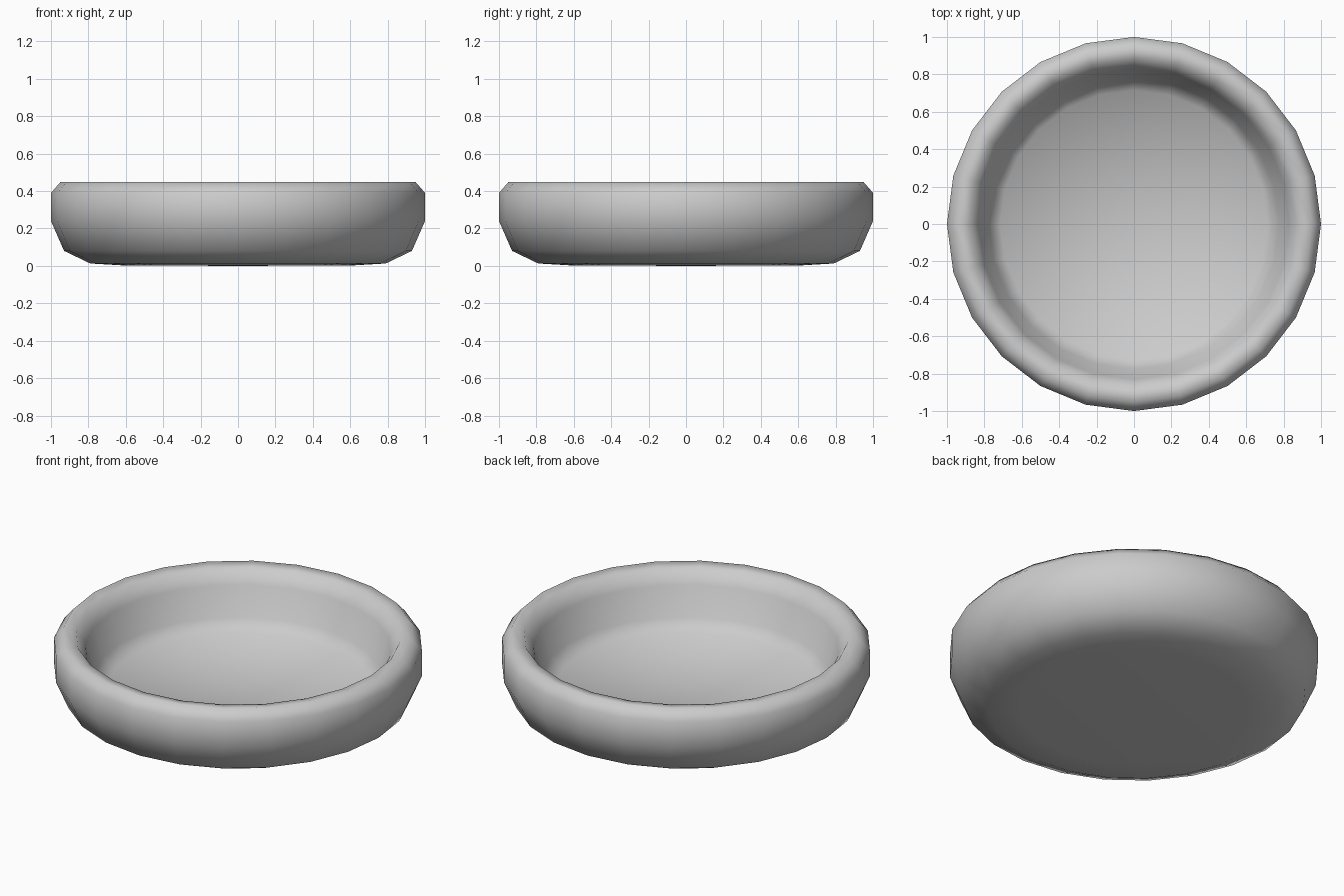
import bpy, bmesh
from math import cos, sin, tau

if "Cube" in bpy.data.objects:
    bpy.data.objects.remove(bpy.data.objects["Cube"])

SIDES = 24

# Bowl cross-section (radius, height): underside, outer wall, rolled rim, inner wall, floor
PROFILE = [(0.62, 0.003), (0.79, 0.013), (0.93, 0.08), (1.0, 0.24), (1.0, 0.39),
           (0.95, 0.448), (0.88, 0.438), (0.83, 0.36), (0.775, 0.19), (0.715, 0.125)]


def lathe(name, profile, bottom_z, top_z):
    bm = bmesh.new()
    rings = [[bm.verts.new((r * cos(tau * i / SIDES), r * sin(tau * i / SIDES), z))
              for i in range(SIDES)] for r, z in profile]
    low = bm.verts.new((0, 0, bottom_z))
    high = bm.verts.new((0, 0, top_z))
    for i in range(SIDES):
        j = (i + 1) % SIDES
        for a, b in zip(rings, rings[1:]):
            bm.faces.new((a[i], a[j], b[j], b[i]))
        bm.faces.new((low, rings[0][j], rings[0][i]))
        bm.faces.new((high, rings[-1][i], rings[-1][j]))
    bmesh.ops.recalc_face_normals(bm, faces=bm.faces)
    for f in bm.faces:
        f.smooth = True
    mesh = bpy.data.meshes.new(name)
    bm.to_mesh(mesh)
    bm.free()
    obj = bpy.data.objects.new(name, mesh)
    bpy.context.collection.objects.link(obj)
    return obj


# Shallow round bowl
lathe("bowl", PROFILE, 0.0, 0.105)
